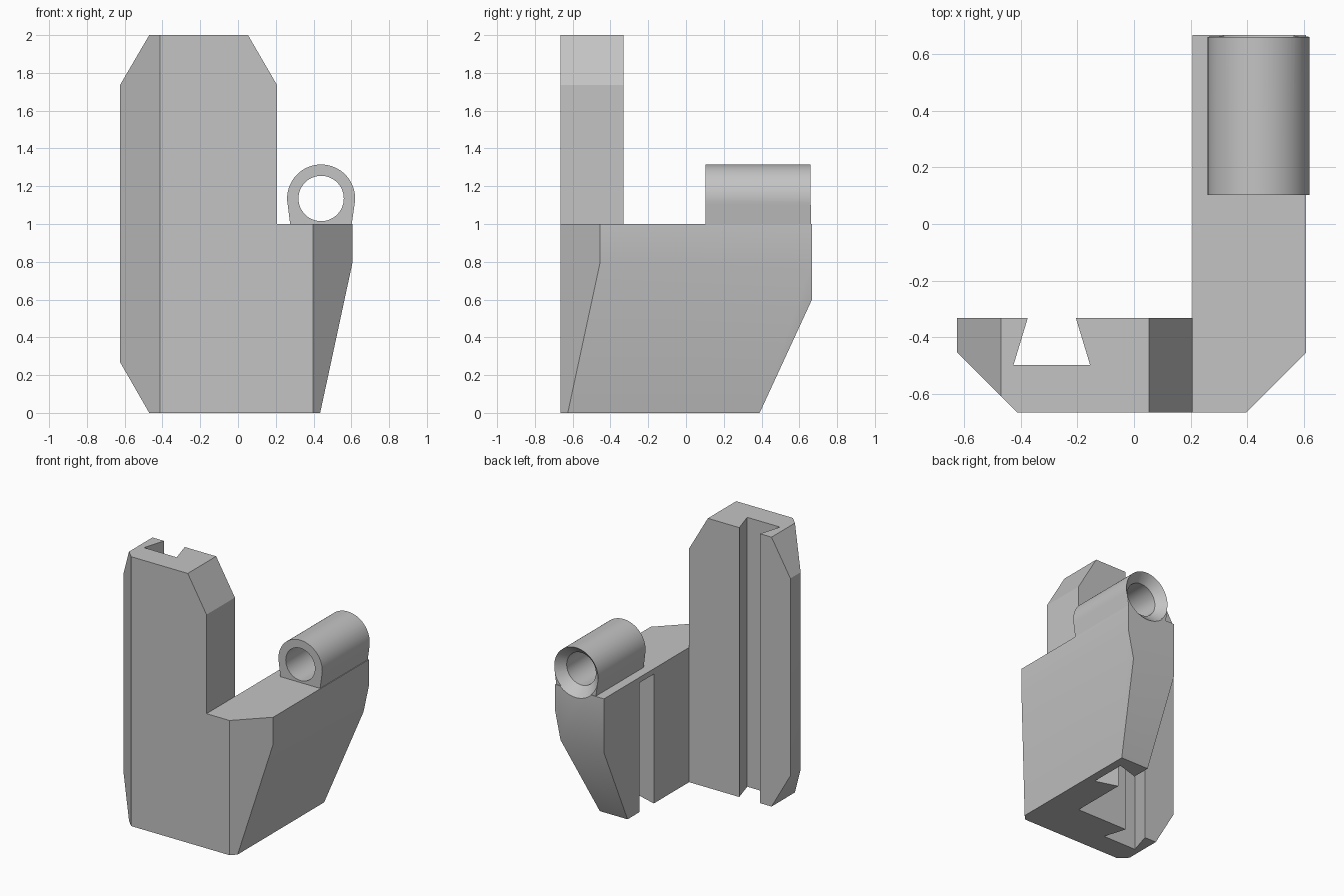
import bpy, bmesh, math
from mathutils import Vector

cube = bpy.data.objects.get("Cube")
if cube:
    bpy.data.objects.remove(cube, do_unlink=True)

grey = bpy.data.materials.new("plain grey")
grey.use_nodes = True
grey.diffuse_color = (0.55, 0.55, 0.55, 1)
grey.node_tree.nodes["Principled BSDF"].inputs["Base Color"].default_value = (0.55, 0.55, 0.55, 1)


def make_object(name, bm):
    bmesh.ops.recalc_face_normals(bm, faces=bm.faces)
    mesh = bpy.data.meshes.new(name)
    bm.to_mesh(mesh)
    bm.free()
    mesh.materials.append(grey)
    obj = bpy.data.objects.new(name, mesh)
    bpy.context.collection.objects.link(obj)
    return obj


def prism(points, axis, start, end):
    """Extrude a profile: (x, y) points along z, or (x, z) points along y."""
    bm = bmesh.new()
    place = (lambda a, b, c: (a, b, c)) if axis == "z" else (lambda a, b, c: (a, c, b))
    face = bm.faces.new([bm.verts.new(place(a, b, start)) for a, b in points])
    moved = bmesh.ops.extrude_face_region(bm, geom=[face])["geom"]
    verts = [g for g in moved if isinstance(g, bmesh.types.BMVert)]
    bmesh.ops.translate(bm, verts=verts, vec=place(0, 0, end - start))
    bmesh.ops.recalc_face_normals(bm, faces=bm.faces)
    return bm


def slice_off(bm, point, outward):
    """Remove everything beyond a plane and close the cut."""
    cut = bmesh.ops.bisect_plane(bm, geom=bm.verts[:] + bm.edges[:] + bm.faces[:],
                                 plane_co=point, plane_no=Vector(outward), clear_outer=True)
    edges = [g for g in cut["geom_cut"] if isinstance(g, bmesh.types.BMEdge)]
    bmesh.ops.contextual_create(bm, geom=edges)


def combine(target, other, operation):
    """Apply a boolean and discard the helper."""
    other.hide_render = True
    mod = target.modifiers.new("combine", "BOOLEAN")
    mod.operation, mod.solver, mod.object = operation, "EXACT", other
    bpy.context.view_layer.objects.active = target
    bpy.ops.object.modifier_apply(modifier=mod.name)
    bpy.data.objects.remove(other, do_unlink=True)


def circle(radius, count=64):
    return [(PIN_X + radius * math.cos(2 * math.pi * i / count),
             PIN_Z + radius * math.sin(2 * math.pi * i / count)) for i in range(count)]


FRONT, BACK, INNER, OUTER = -0.665, 0.667, 0.207, 0.607
PIN_X, PIN_Z, BARREL_R, BORE_R = 0.44, 1.135, 0.18, 0.12

# Tall plate with clipped corners and a bevelled front edge
plate_bm = prism([(-0.625, 0.27), (-0.47, 0), (INNER, 0), (INNER, 1.735), (0.053, 2),
                  (-0.47, 2), (-0.625, 1.735)], "y", FRONT, -0.332)
slice_off(plate_bm, (-0.412, FRONT, 0), (-1, -1, 0))
body = make_object("bracket_body", plate_bm)

# Side arm: tapering outer wall, bevelled front corner, sloping back
arm_bm = prism([(INNER, 0), (0.435, 0), (OUTER, 0.8), (OUTER, 1), (INNER, 1)], "y", FRONT, BACK)
slice_off(arm_bm, (0.396, FRONT, 0), (1, -1, 0))
slice_off(arm_bm, (0, 0.39, 0), (0, 0.6, -0.277))
combine(body, make_object("side_arm", arm_bm), "UNION")

# Barrel with a narrowing foot, sunk slightly into the arm
low, high = math.radians(-11), math.radians(191)
arc = [low + (high - low) * i / 40 for i in range(41)]
outline = [(PIN_X + BARREL_R * math.cos(a), PIN_Z + BARREL_R * math.sin(a)) for a in arc]
outline += [(0.276, 1), (0.276, 0.95), (0.602, 0.95), (0.602, 1)]
combine(body, make_object("barrel", prism(outline, "y", 0.103, 0.662)), "UNION")

# Bore through the barrel, flaring at the back
combine(body, make_object("bore_cutter", prism(circle(BORE_R), "y", 0, 0.8)), "DIFFERENCE")
cone_bm = bmesh.new()
rings = [[cone_bm.verts.new((x, y, z)) for x, z in circle(r)]
         for r, y in ((BORE_R - 0.02, 0.58), (BORE_R + 0.1, 0.7))]
for ring in rings:
    cone_bm.faces.new(ring)
for i in range(len(rings[0])):
    j = (i + 1) % len(rings[0])
    cone_bm.faces.new((rings[0][i], rings[0][j], rings[1][j], rings[1][i]))
combine(body, make_object("flare_cutter", cone_bm), "DIFFERENCE")

# Dovetail slots: one through the plate, one stopping below the top of the arm
dovetail = [(-0.085, 0), (-0.135, 0.165), (0.135, 0.165), (0.085, 0)]
mouth = [(-0.07, -0.05), (0.07, -0.05)]
lip = [(0.1, -0.05), (-0.1, -0.05)]
slope = 0.05 / 0.165
profile = [(side * (0.085 + slope * depth), depth)
           for side, depth in ((-1, -0.05), (-1, 0.165), (1, 0.165), (1, -0.05))]
plate_slot = [(-0.29 + across, -0.332 - depth) for across, depth in profile]
arm_slot = [(INNER + depth, 0.167 + across) for across, depth in profile]
combine(body, make_object("plate_slot_cutter", prism(plate_slot, "z", -0.1, 2.1)), "DIFFERENCE")
combine(body, make_object("arm_slot_cutter", prism(arm_slot, "z", -0.1, 0.96)), "DIFFERENCE")

# Merge flat regions and shade the round parts smoothly
bm = bmesh.new()
bm.from_mesh(body.data)
bmesh.ops.remove_doubles(bm, verts=bm.verts, dist=0.0005)
bmesh.ops.dissolve_limit(bm, angle_limit=0.01, verts=bm.verts, edges=bm.edges)
bm.to_mesh(body.data)
bm.free()
bpy.ops.object.select_all(action="DESELECT")
body.select_set(True)
bpy.context.view_layer.objects.active = body
bpy.ops.object.shade_smooth_by_angle()
